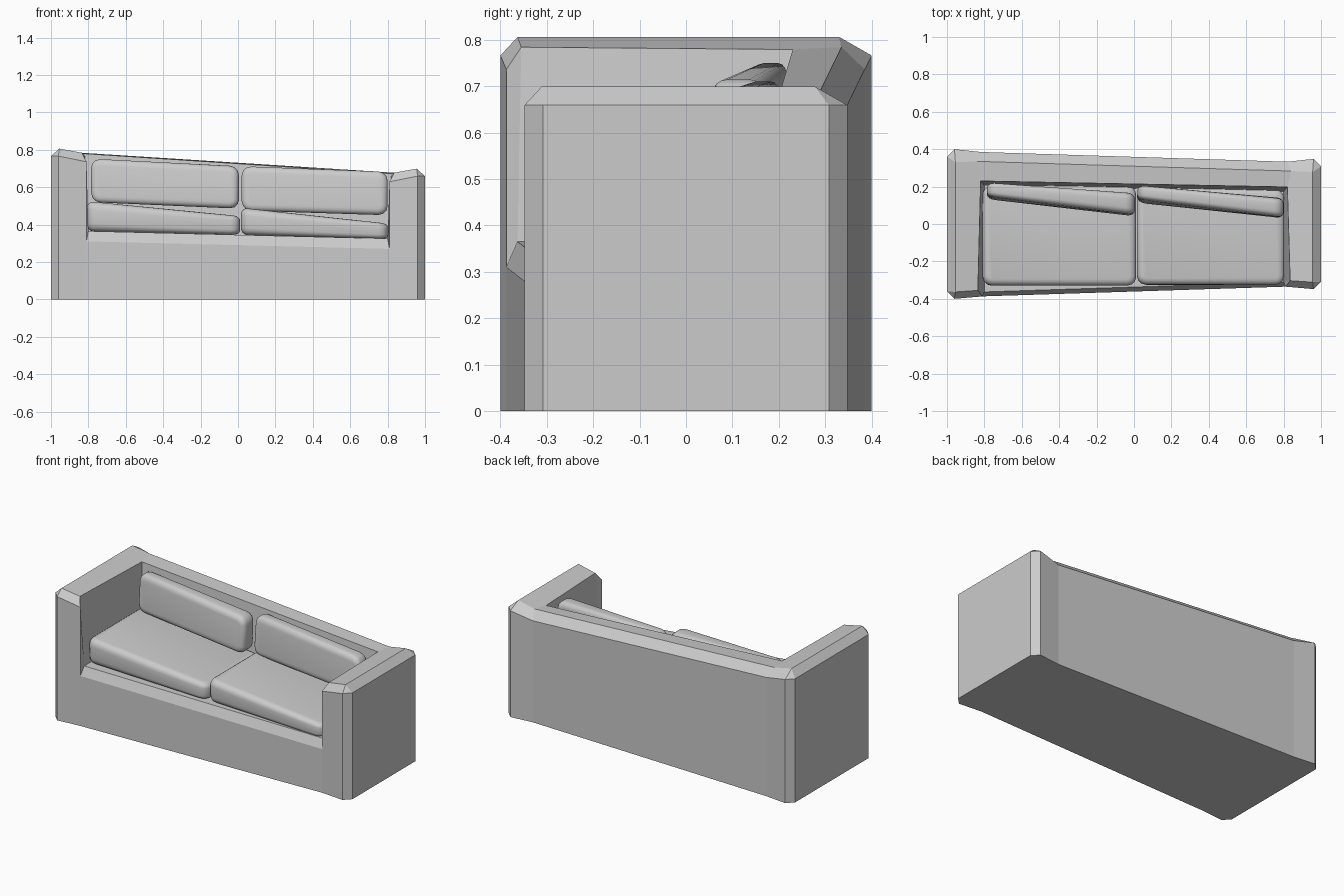
import bpy, bmesh
from mathutils import Vector

if "Cube" in bpy.data.objects:
    bpy.data.objects.remove(bpy.data.objects["Cube"])


def finish(name, bm, smooth=False):
    bmesh.ops.recalc_face_normals(bm, faces=bm.faces)
    me = bpy.data.meshes.new(name)
    bm.to_mesh(me)
    bm.free()
    ob = bpy.data.objects.new(name, me)
    bpy.context.collection.objects.link(ob)
    if smooth:
        bpy.ops.object.select_all(action='DESELECT')
        ob.select_set(True)
        bpy.context.view_layer.objects.active = ob
        bpy.ops.object.shade_smooth_by_angle(angle=0.7)
    return ob


# Sofa frame: two mirrored arm ends of different size, bridged lengthwise
frame = bmesh.new()


def end_points(s, Y, H, yb, zf):
    outline = [(.81, -Y + .013), (.96, -Y), (1, -Y + .04),
               (1, Y - .04), (.96, Y), (.82, Y - .015)]
    p = {}
    for i, (x, y) in enumerate(outline):
        p[f"b{i}"] = (x, y, 0)
        p[f"u{i}"] = (x, y, H - (.07 if i in (0, 5) else .04))
    p["t0"] = (.835, -Y + .045, H - .022)
    p["t1"] = (.955, -Y + .037, H)
    p["t4"] = (.955, Y - .07, H)
    p["t5"] = (.84, Y - .065, H - .022)
    p["i5"] = (.82, yb, H - .027)
    p["f0"] = (.80, -Y + .037, zf)
    p["f5"] = (.80, yb - .025, zf)
    p["e0"] = (.81, -Y + .013, zf - .055)
    return {k: frame.verts.new((s * x, y, z)) for k, (x, y, z) in p.items()}


ends = [end_points(-1, .40, .806, .23, .365),
        end_points(1, .348, .699, .198, .325)]
arm_faces = ["e0 b0 b1 u1 u0", "b1 b2 u2 u1", "b2 b3 u3 u2", "b3 b4 u4 u3",
             "b4 b5 u5 u4", "u0 u1 t1 t0", "u1 u2 t1", "u2 u3 t4 t1",
             "u3 u4 t4", "u4 u5 t5 t4", "t0 t1 t4 t5 i5",
             "u0 t0 f0 e0", "t0 i5 f5 f0", "b0 b1 b2 b3 b4 b5"]
for e in ends:
    for f in arm_faces:
        frame.faces.new([e[k] for k in f.split()])
strip = "b0 e0 f0 f5 i5 t5 u5 b5 b0".split()
for a, b in zip(strip, strip[1:]):
    frame.faces.new([ends[0][a], ends[0][b], ends[1][b], ends[1][a]])
finish("sofa_frame", frame)


# Cushion: rounded box fitted between a left and a right end section
def cushion(name, size, x0, x1, left, right, plan):
    bm = bmesh.new()
    bmesh.ops.create_cube(bm, size=1)
    for v in bm.verts:
        v.co = Vector(v.co[i] * size[i] for i in range(3))
    # round the outline corners first, then the rims
    es = [e for e in bm.edges
          if abs((e.verts[0].co - e.verts[1].co)[plan]) > size[plan] * .9]
    bmesh.ops.bevel(bm, geom=es, offset=.05, segments=3, profile=.5,
                    affect='EDGES')
    rims = [e for e in bm.edges
            if abs((e.verts[0].co - e.verts[1].co)[plan]) < 1e-5]
    bmesh.ops.bevel(bm, geom=rims, offset=.035, segments=4, profile=.5,
                    affect='EDGES')
    for v in bm.verts:
        u, w, h = (v.co[i] / size[i] + .5 for i in range(3))
        # each section lists (y, z): front low, back low, front high, back high
        pts = [Vector(a).lerp(Vector(b), u) for a, b in zip(left, right)]
        q = pts[0].lerp(pts[1], w).lerp(pts[2].lerp(pts[3], w), h)
        v.co = (x0 + (x1 - x0) * u, q.x, q.y)
    finish(name, bm, True)


def box(y0, y1, z0, z1):
    return [(y0, z0), (y1, z0), (y0, z1), (y1, z1)]


# Seat cushions
cushion("seat_cushion_left", (.82, .54, .13), -.81, .012,
        box(-.33, .205, .365, .525), box(-.33, .205, .345, .445), 2)
cushion("seat_cushion_right", (.79, .52, .13), .015, .803,
        box(-.325, .195, .345, .49), box(-.325, .185, .322, .405), 2)

# Back cushions, yawed and leaning on the backrest
cushion("back_cushion_left", (.79, .12, .24), -.785, .005,
        [(.13, .52), (.20, .52), (.15, .752), (.225, .752)],
        [(.04, .485), (.16, .485), (.05, .712), (.165, .712)], 1)
cushion("back_cushion_right", (.78, .12, .24), .02, .80,
        [(.11, .475), (.19, .475), (.135, .712), (.21, .712)],
        [(.03, .45), (.14, .45), (.035, .682), (.135, .682)], 1)
